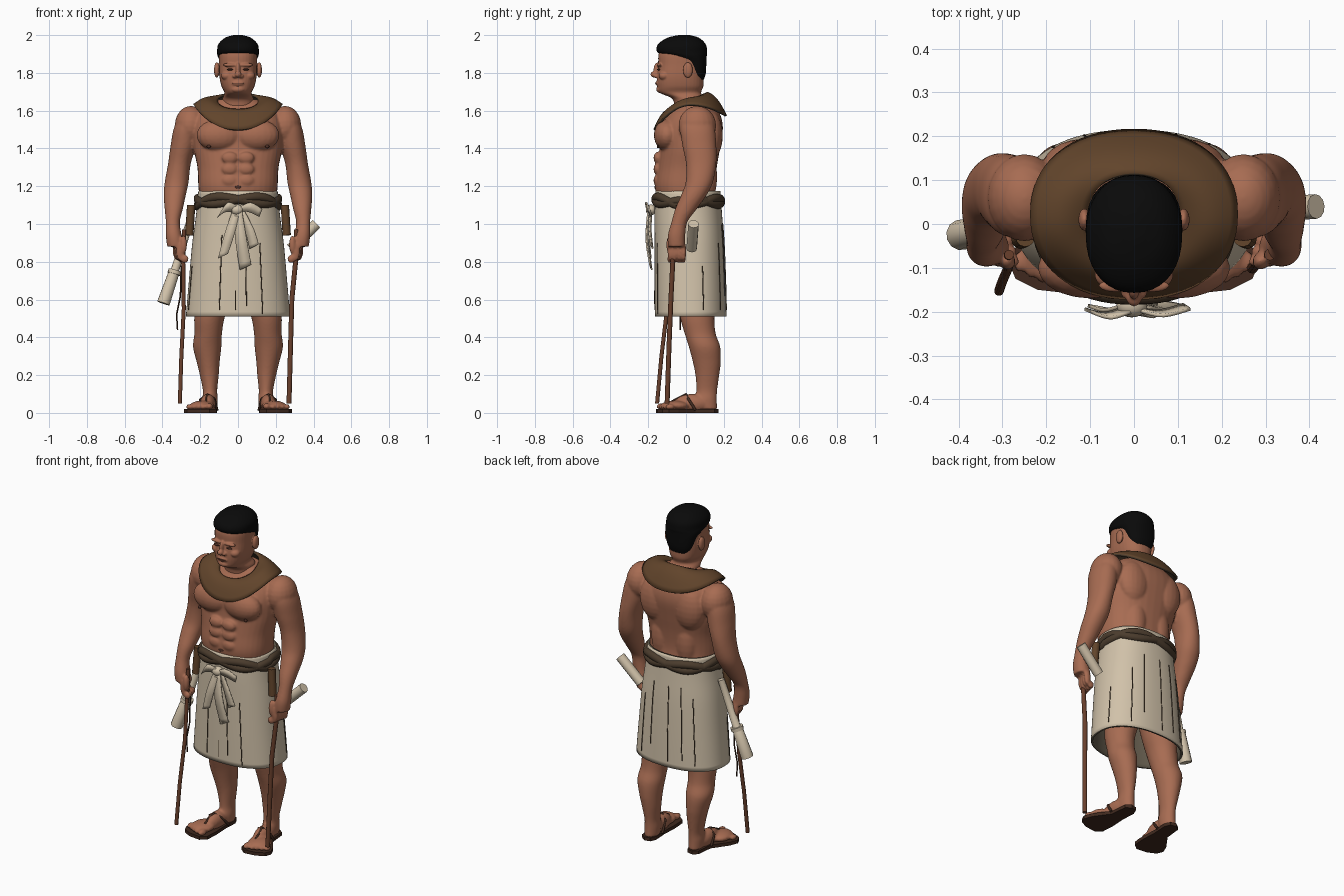
import bpy
import bmesh
from math import sin, cos, pi, copysign
from mathutils import Vector, Matrix

default_cube = bpy.data.objects.get("Cube")
if default_cube:
    bpy.data.objects.remove(default_cube)


def material(name, red, green, blue):
    mat = bpy.data.materials.new(name)
    mat.use_nodes = True
    colour = (red, green, blue, 1)
    mat.diffuse_color = colour
    shader = mat.node_tree.nodes["Principled BSDF"]
    shader.inputs["Base Color"].default_value = colour
    shader.inputs["Roughness"].default_value = .8
    return mat


SKIN = material("skin brown", .39, .15, .085)
DARK_SKIN = material("dark skin", .08, .03, .02)
HAIR = material("hair black", .003, .003, .003)
LINEN = material("linen cream", .64, .54, .40)
LINING = material("lining grey brown", .12, .10, .07)
LEATHER = material("collar leather", .12, .058, .024)
BELT = material("belt brown", .07, .045, .026)
WOOD = material("wood brown", .14, .05, .025)
SOLE = material("sandal dark brown", .05, .022, .013)


def oval(angle, power):
    """Point on a unit rounded oval."""
    c, s = cos(angle), sin(angle)
    return (copysign(abs(c) ** (2 / power), c), copysign(abs(s) ** (2 / power), s))


def smooth_rows(rows, steps):
    """Catmull-Rom interpolation between profile rows."""
    rows = [Vector(row) for row in rows]
    padded = [rows[0]] + rows + [rows[-1]]
    result = []
    for a, b, c, d in zip(padded, padded[1:], padded[2:], padded[3:]):
        for k in range(steps):
            t = k / steps
            result.append(b + (c - a) * (t / 2) + (a * 2 - b * 5 + c * 4 - d) * (t * t / 2)
                          + (b * 3 - a - c * 3 + d) * (t ** 3 / 2))
    return result + [rows[-1]]


def skin_rings(bm, rings, closed=True):
    """Bridge rings of points with quads; cap both ends when closed."""
    loops = [[bm.verts.new(point) for point in ring] for ring in rings]
    for low, high in zip(loops, loops[1:]):
        for i in range(len(low)):
            j = (i + 1) % len(low)
            bm.faces.new((low[i], low[j], high[j], high[i]))
    if closed:
        bm.faces.new(loops[0])
        bm.faces.new(loops[-1])


def loft(bm, rows, side=1, sides=36, steps=5, power=2.3, closed=True):
    """Rows are (z, centre x, centre y, half width, half depth)."""
    rings = []
    for z, cx, cy, rx, ry in smooth_rows(rows, steps):
        ring = [oval(2 * pi * i / sides, power) for i in range(sides)]
        rings.append([(side * cx + rx * u, cy + ry * v, z) for u, v in ring])
    skin_rings(bm, rings, closed)


def blob(bm, x, y, z, rx, ry, rz):
    place = Matrix.Translation((x, y, z)) @ Matrix.Diagonal((rx, ry, rz, 1))
    bmesh.ops.create_uvsphere(bm, u_segments=20, v_segments=12, radius=1, matrix=place)


def pair(bm, x, *rest):
    for side in (-1, 1):
        blob(bm, side * x, *rest)


def finish(name, bm, *mats, voxel=0, thick=0, rim=0, smooth=True):
    bmesh.ops.recalc_face_normals(bm, faces=bm.faces)
    mesh = bpy.data.meshes.new(name)
    bm.to_mesh(mesh)
    bm.free()
    for mat in mats:
        mesh.materials.append(mat)
    for face in mesh.polygons:
        face.use_smooth = smooth
    obj = bpy.data.objects.new(name, mesh)
    bpy.context.collection.objects.link(obj)
    if voxel:
        remesh = obj.modifiers.new("blend", 'REMESH')
        remesh.mode = 'VOXEL'
        remesh.voxel_size = voxel
        remesh.use_smooth_shade = True
        relax = obj.modifiers.new("relax", 'SMOOTH')
        relax.iterations = 4
    if thick:
        shell = obj.modifiers.new("thickness", 'SOLIDIFY')
        shell.thickness = thick
        shell.material_offset = shell.material_offset_rim = rim
    return obj


def tube(name, mat, points, radius, closed=False, taper=None):
    curve = bpy.data.curves.new(name, 'CURVE')
    curve.dimensions = '3D'
    curve.bevel_depth = radius
    curve.bevel_resolution = 4
    curve.use_fill_caps = True
    spline = curve.splines.new('POLY')
    spline.points.add(len(points) - 1)
    for i, point in enumerate(points):
        spline.points[i].co = (*point, 1)
        spline.points[i].radius = taper[i] if taper else 1
    spline.use_cyclic_u = closed
    curve.materials.append(mat)
    obj = bpy.data.objects.new(name, curve)
    bpy.context.collection.objects.link(obj)


def ribbon(name, rows):
    """Flat cloth strip; rows are (x, y, z, half width x, half width z)."""
    bm = bmesh.new()
    edges = [(bm.verts.new((x - w, y, z - h)), bm.verts.new((x + w, y - .01, z + h)))
             for x, y, z, w, h in smooth_rows(rows, 4)]
    for (a, b), (c, d) in zip(edges, edges[1:]):
        bm.faces.new((a, b, d, c))
    finish(name, bm, LINEN, thick=.008)


# Body: torso, arms, hands, legs and feet blended into one skin
bm = bmesh.new()
loft(bm, [(.75, 0, .02, .18, .13), (1, 0, .01, .2, .15), (1.1, 0, .01, .2, .155),
          (1.2, 0, -.005, .21, .16), (1.3, 0, .005, .215, .158), (1.4, 0, .02, .235, .16),
          (1.5, 0, .03, .24, .165), (1.57, 0, .04, .22, .145), (1.62, 0, .045, .17, .11),
          (1.66, 0, .04, .1, .08)])
pair(bm, .1, -.1, 1.47, .12, .07, .085)       # chest
pair(bm, .25, .06, 1.52, .085, .1, .105)      # shoulder
pair(bm, .11, .13, 1.47, .1, .065, .13)       # shoulder blade
pair(bm, .08, .1, 1.25, .07, .065, .16)       # lower back
for height in (1.23, 1.29, 1.35):
    pair(bm, .043, -.15, height, .043, .022, .032)
arm = [(1.6, .23, .06, .05, .06), (1.52, .27, .06, .065, .09), (1.42, .288, .07, .068, .09),
       (1.32, .31, .08, .06, .08), (1.22, .325, .07, .063, .072), (1.15, .335, .04, .058, .067),
       (1.08, .34, 0, .048, .057), (1.01, .345, -.035, .037, .042), (.94, .34, -.05, .042, .046),
       (.88, .33, -.05, .045, .046)]
leg = [(.8, .11, .03, .1, .11), (.6, .135, .055, .092, .1), (.5, .152, .06, .08, .09),
       (.42, .158, .075, .073, .082), (.35, .163, .098, .075, .083), (.27, .158, .11, .061, .074),
       (.2, .152, .113, .05, .063), (.12, .148, .11, .038, .055), (.07, .148, .105, .041, .058),
       (.02, .148, .11, .038, .055)]
for side in (-1, 1):
    loft(bm, arm, side, power=2.1)
    loft(bm, leg, side, power=2)
    for k in range(4):                        # fingers and toes
        blob(bm, side * (.325 - k * .006), -.012 - k * .024, .855, .02, .014, .05)
        blob(bm, side * (.3 - k * .006), -.014 - k * .024, .815, .022, .013, .022)
        blob(bm, side * (.185 + k * .025), -.122 + k * .012, .032, .014, .025, .015)
pair(bm, .288, -.085, .89, .018, .02, .05)    # thumb
pair(bm, .152, -.125, .034, .02, .032, .018)  # big toe
pair(bm, .16, .03, .05, .042, .1, .05)        # instep
pair(bm, .19, -.06, .038, .065, .075, .027)   # ball of foot
finish("body", bm, SKIN, voxel=.007)

# Head with neck, ears and facial forms
bm = bmesh.new()
loft(bm, [(1.55, 0, .035, .1, .09), (1.62, 0, .025, .087, .085), (1.665, 0, .01, .082, .085),
          (1.695, 0, -.03, .072, .11), (1.73, 0, -.03, .088, .122), (1.78, 0, -.03, .098, .124),
          (1.84, 0, -.025, .1, .122), (1.9, 0, -.02, .1, .125), (1.95, 0, -.02, .085, .1)],
     power=2.4)
pair(bm, .113, .01, 1.815, .014, .026, .042)  # ear
pair(bm, .04, -.141, 1.842, .042, .015, .01)  # brow
pair(bm, .06, -.115, 1.785, .03, .03, .024)   # cheek
pair(bm, .017, -.156, 1.783, .013, .015, .011)  # nostril
blob(bm, 0, -.15, 1.82, .013, .022, .035)     # nose bridge
blob(bm, 0, -.167, 1.792, .018, .021, .017)   # nose tip
blob(bm, 0, -.148, 1.745, .034, .014, .014)   # lips
blob(bm, 0, -.132, 1.713, .038, .026, .02)    # chin
finish("head", bm, SKIN, voxel=.004)

# Dark facial and body marks
bm = bmesh.new()
pair(bm, .042, -.144, 1.818, .018, .009, .005)
blob(bm, 0, -.157, 1.745, .028, .007, .003)
pair(bm, .155, -.148, 1.41, .011, .006, .009)
blob(bm, 0, -.163, 1.195, .016, .005, .008)
finish("eyes_mouth_and_marks", bm, DARK_SKIN)

# Short hair
bm = bmesh.new()
loft(bm, [(1.765, 0, .06, .06, .035), (1.8, 0, .055, .08, .05), (1.86, 0, .04, .096, .068),
          (1.89, 0, .005, .108, .105), (1.91, 0, -.02, .11, .132), (1.95, 0, -.022, .105, .127),
          (1.985, 0, -.015, .07, .085), (2, 0, -.01, .025, .03)], power=2.2)
finish("hair", bm, HAIR)

# Broad collar draped over the shoulders
bm = bmesh.new()
rings = []
for row in range(9):
    t = row / 8
    ring = []
    for i in range(64):
        u, v = oval(2 * pi * i / 64, 2.2)
        inner = Vector((.105 * u, .012 + .103 * v, 1.655 + .045 * v))
        drop = .135 if v < 0 else .06
        outer = Vector((.237 * u, .022 + .195 * v, 1.635 - drop * v * v))
        ring.append(inner.lerp(outer, t) + Vector((0, 0, .024 * sin(pi * t))))
    rings.append(ring)
skin_rings(bm, rings, closed=False)
finish("collar", bm, LEATHER, BELT, thick=.012, rim=1)

# Wrapped kilt with a darker lining
KILT = [(1.175, 0, .01, .21, .172), (1.05, 0, .012, .222, .179), (.9, 0, .018, .242, .184),
        (.7, 0, .022, .26, .188), (.51, 0, .025, .276, .19)]
bm = bmesh.new()
loft(bm, KILT, sides=72, closed=False)
finish("kilt", bm, LINEN, LINING, thick=.012, rim=1)

# Pleat seams on the kilt, given by direction and start and end height
for turn, low, high in ((.70, .53, .95), (.745, .53, .66), (.77, .55, .95), (.82, .52, .9),
                        (.31, .55, 1), (.26, .53, 1), (.2, .6, 1), (.15, .53, .9),
                        (.36, .53, .95), (.05, .53, .8), (.55, .53, .8)):
    u, v = oval(2 * pi * turn, 2.3)
    line = [(rx * u, cy + ry * v, z) for z, cx, cy, rx, ry in smooth_rows(KILT, 8)
            if low <= z <= high]
    tube("kilt_seam", BELT, line, .0028)

# Twisted two-strand belt
for strand in (0, 1):
    path = []
    for i in range(64):
        a = 2 * pi * i / 64
        u, v = oval(a, 2.3)
        height = 1.12 - .022 * v * (v < 0) * -v + .018 * cos(3 * a + pi * strand)
        path.append((.211 * u, .012 + .173 * v, height - .012 * (v < 0)))
    tube("belt_strand", BELT, path, .023, closed=True)

# Sash knot, bows and hanging tails
bm = bmesh.new()
blob(bm, -.005, -.185, 1.075, .035, .028, .028)
finish("sash_knot", bm, LINEN)
ribbon("sash_bow_right", [(-.01, -.185, 1.08, .008, .015), (-.06, -.2, 1.09, .008, .026),
                          (-.1, -.19, 1.05, .012, .02)])
ribbon("sash_bow_left", [(.01, -.185, 1.08, .008, .015), (.06, -.195, 1.09, .008, .024),
                         (.12, -.18, 1.06, .008, .02)])
ribbon("sash_tail_right", [(-.01, -.19, 1.07, .02, 0), (-.045, -.2, .95, .026, 0),
                           (-.08, -.19, .83, .026, .012)])
ribbon("sash_tail_middle", [(0, -.195, 1.07, .02, 0), (.015, -.205, .92, .03, 0),
                            (.04, -.185, .77, .03, .014)])
ribbon("sash_tail_left", [(.015, -.185, 1.07, .018, 0), (.06, -.19, .97, .024, 0),
                          (.085, -.18, .88, .024, .012)])

# Walking staffs held in each hand
tube("left_staff", WOOD, [(.31, -.07, .97), (.305, -.07, .8), (.285, -.08, .6),
                          (.278, -.09, .35), (.27, -.1, .05)], .013)
tube("right_staff", WOOD, [(-.285, -.07, .97), (-.29, -.075, .8), (-.287, -.1, .55),
                           (-.3, -.13, .3), (-.308, -.153, .05)], .011)

# Rolled scrolls, their ties and a loose cord
tube("right_scroll", LINEN, [(-.25, .02, 1.03), (-.335, -.01, .75), (-.34, -.01, .74),
                             (-.395, -.025, .58)], .035, taper=[.55, .65, .85, 1])
tube("right_scroll_tie", LINEN, [(-.333, -.01, .755), (-.339, -.012, .735)], .036)
tube("left_scroll", LINEN, [(.415, .04, 1), (.28, .03, .87)], .028)
tube("cord", SOLE, [(-.3, -.03, .78), (-.305, -.03, .62), (-.325, -.03, .52), (-.32, -.03, .44)], .004)

# Belt sheaths, sandal straps and soles
OUTLINE = [(.11, .13), (.125, .165), (.16, .172), (.19, .15), (.2, .05), (.265, -.04), (.285, -.09),
           (.27, -.125), (.22, -.15), (.15, -.158), (.115, -.13), (.11, -.05), (.115, .04)]
for side, label in ((-1, "right"), (1, "left")):
    tube(label + "_sheath", LEATHER, [(side * .248, -.03, 1.1), (side * .258, -.035, .94)], .022)
    tube(label + "_ankle_strap", SOLE, [(side * x, y, z) for x, y, z in (
        (.11, .07, .015), (.125, .02, .075), (.162, 0, .098), (.2, .015, .07), (.205, .05, .015))], .007)
    tube(label + "_toe_strap", SOLE, [(side * x, y, z) for x, y, z in (
        (.162, 0, .098), (.17, -.05, .074), (.17, -.1, .045), (.17, -.125, .015))], .006)
    bm = bmesh.new()
    base = bm.faces.new([bm.verts.new((side * x, y, 0)) for x, y in OUTLINE])
    raised = bmesh.ops.extrude_face_region(bm, geom=[base])["geom"]
    top = [v for v in raised if isinstance(v, bmesh.types.BMVert)]
    bmesh.ops.translate(bm, verts=top, vec=(0, 0, .02))
    finish(label + "_sandal_sole", bm, SOLE, smooth=False)
